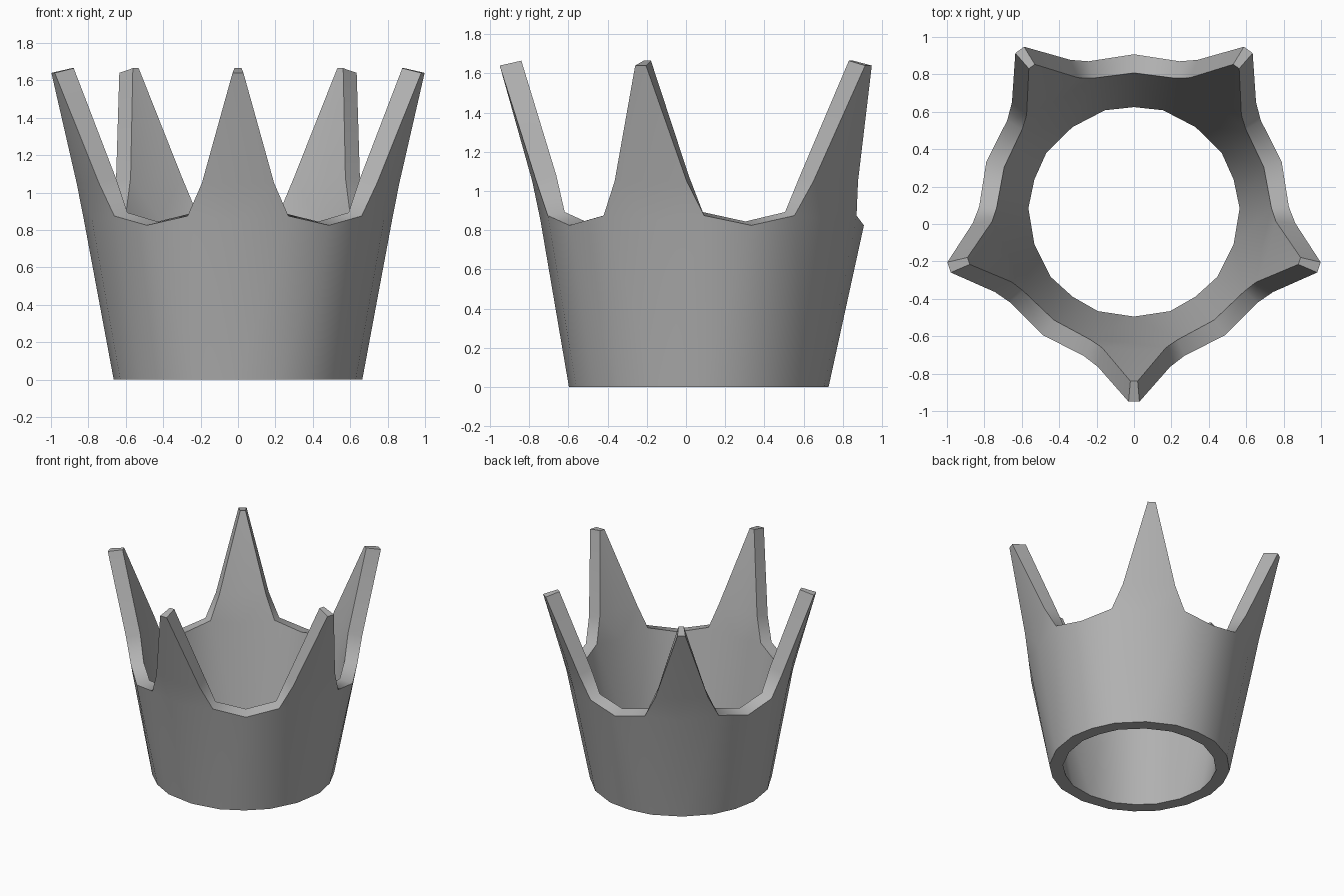
import bpy, bmesh
from math import sin, cos, radians

if "Cube" in bpy.data.objects:
    bpy.data.objects.remove(bpy.data.objects["Cube"])

# Wall points for one fifth of the crown: (angle from spike, radius, height)
OUTER = dict(b0=(0, .662, 0), b1=(20, .665, 0), b2=(36, .662, 0),
             m0=(0, .82, .85), m1=(19, .828, .875), m2=(36, .83, .825),
             s0=(0, .865, 1.05), s1=(12.9, .866, 1.05), t1=(1.6, 1.04, 1.64))
INNER = dict(b0=(0, .56, 0), b1=(20, .565, 0), b2=(36, .56, 0),
             m0=(0, .715, .86), m1=(18.5, .735, .893), m2=(36, .73, .845),
             s0=(0, .755, 1.08), s1=(12.9, .762, 1.08), t1=(1.2, .93, 1.665))
# Faces of half a spike, seen from outside
HALF = [("b0", "b1", "m1", "m0"), ("b1", "b2", "m2", "m1"),
        ("m0", "m1", "s1", "s0"), ("s0", "s1", "t1")]
RIM = ["m2", "m1", "s1", "t1"]
BASE = ["b0", "b1", "b2"]

bm = bmesh.new()


def vert(spec, spike, side):
    a, r, z = spec
    a = radians(spike + side * a)
    return bm.verts.new((r * sin(a), .065 + .015 * z - r * cos(a), z))


for k in range(5):
    tips = []
    for side in (1, -1):
        o = {n: vert(s, 72 * k, side) for n, s in OUTER.items()}
        i = {n: vert(s, 72 * k, side) for n, s in INNER.items()}
        # walls
        for wall in (o, i):
            for f in HALF:
                bm.faces.new([wall[n] for n in f])
        # rim and base thickness
        for path in (RIM, BASE):
            for a, b in zip(path, path[1:]):
                bm.faces.new((o[a], o[b], i[b], i[a]))
        tips.append((o, i))
    # middle of the spike and its flat tip
    (o1, i1), (o2, i2) = tips
    for p, q in ((o1, o2), (i1, i2)):
        bm.faces.new((p["s0"], p["t1"], q["t1"]))
    bm.faces.new((o1["t1"], o2["t1"], i2["t1"], i1["t1"]))

bmesh.ops.remove_doubles(bm, verts=bm.verts, dist=.001)
bmesh.ops.recalc_face_normals(bm, faces=bm.faces)
mesh = bpy.data.meshes.new("crown")
bm.to_mesh(mesh)
bm.free()
crown = bpy.data.objects.new("crown", mesh)
bpy.context.collection.objects.link(crown)
bpy.context.view_layer.objects.active = crown
crown.select_set(True)
bpy.ops.object.shade_smooth_by_angle(angle=radians(58))

# dark grey surface
grey = bpy.data.materials.new("dark_grey")
grey.diffuse_color = (.45, .45, .45, 1)
grey.use_nodes = True
grey.node_tree.nodes["Principled BSDF"].inputs["Base Color"].default_value = grey.diffuse_color
mesh.materials.append(grey)
